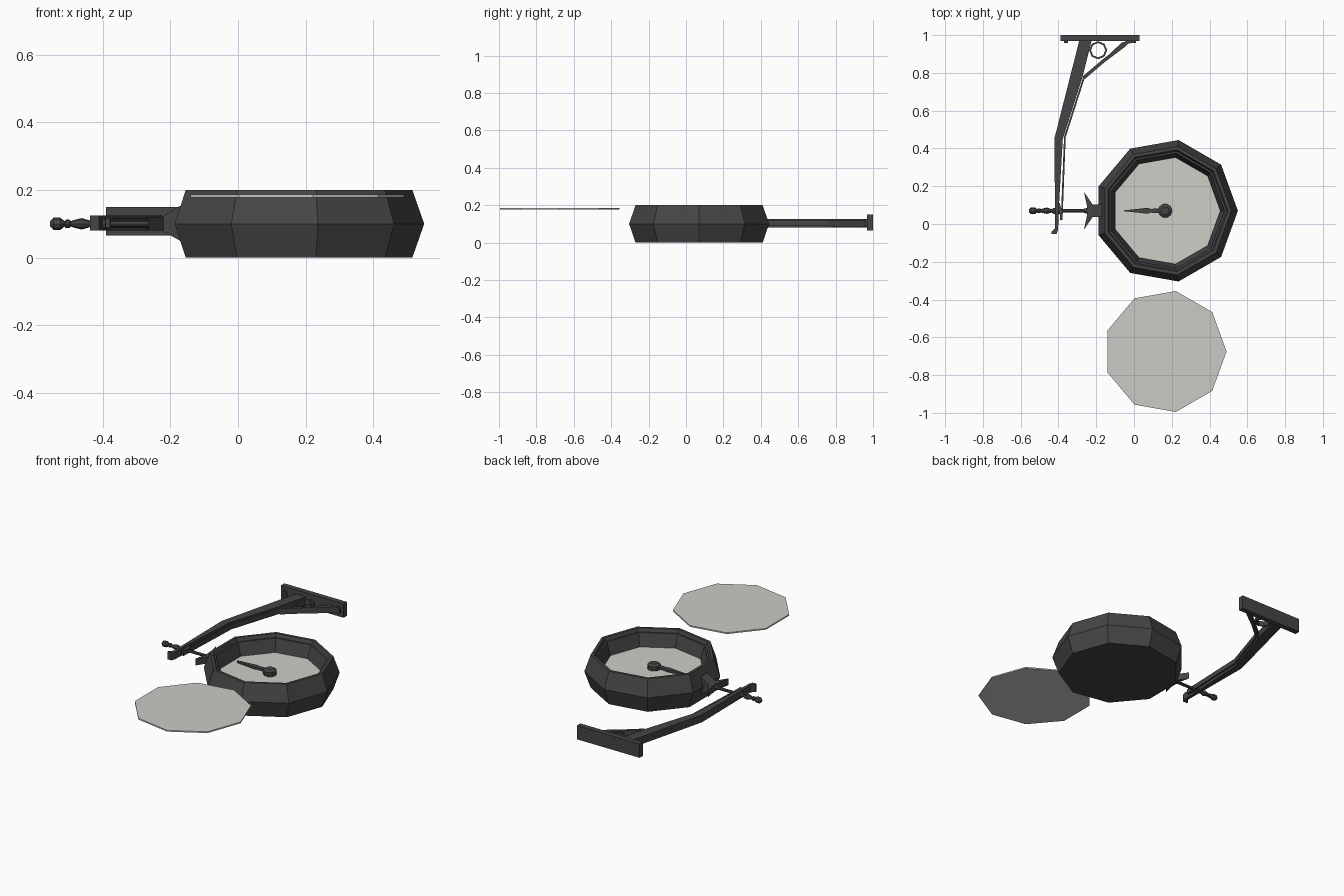
import bpy, bmesh, math
from mathutils import Matrix, Vector

if "Cube" in bpy.data.objects:
    bpy.data.objects.remove(bpy.data.objects["Cube"])


def material(name, rgb):
    m = bpy.data.materials.new(name)
    m.use_nodes = True
    m.diffuse_color = (*rgb, 1)
    m.node_tree.nodes["Principled BSDF"].inputs["Base Color"].default_value = (*rgb, 1)
    return m


IRON = material("dark_iron", (0.06, 0.06, 0.06))
DIAL = material("pale_dial", (0.62, 0.61, 0.57))
GLASS = material("pale_glass", (0.6, 0.59, 0.56))


def finish(name, bm, mat):
    bmesh.ops.recalc_face_normals(bm, faces=bm.faces[:])
    me = bpy.data.meshes.new(name)
    bm.to_mesh(me)
    bm.free()
    me.materials.append(mat)
    ob = bpy.data.objects.new(name, me)
    bpy.context.collection.objects.link(ob)
    return ob


def prism(name, outline, lo, hi, mat=IRON, axis="z"):
    """Extrude an outline (xy, or xz when axis is y) between two depths."""
    place = (lambda a, b, c: (a, b, c)) if axis == "z" else (lambda a, b, c: (a, c, b))
    bm = bmesh.new()
    low, high = [[bm.verts.new(place(a, b, c)) for a, b in outline] for c in (lo, hi)]
    bm.faces.new(low)
    bm.faces.new(high)
    for i in range(len(low)):
        j = (i + 1) % len(low)
        bm.faces.new((low[i], low[j], high[j], high[i]))
    return finish(name, bm, mat)


def lathe(name, profile, sides, origin, mat=IRON, along_x=False, loop=False):
    """Turn (radius, height) points about z, or about x."""
    bm = bmesh.new()
    rings = []
    for r, h in profile:
        ring = []
        for k in range(sides):
            t = math.tau * k / sides
            p = Vector((r * math.cos(t), r * math.sin(t), h))
            if along_x:
                p = Vector((p.z, p.x, p.y))
            ring.append(bm.verts.new(p + Vector(origin)))
        rings.append(ring)
    pairs = list(zip(rings, rings[1:]))
    if loop:
        pairs.append((rings[-1], rings[0]))
    else:
        bm.faces.new(rings[0])
        bm.faces.new(rings[-1])
    for a, b in pairs:
        for k in range(sides):
            n = (k + 1) % sides
            bm.faces.new((a[k], a[n], b[n], b[k]))
    return finish(name, bm, mat)


def box(name, x0, x1, y0, y1, z0, z1):
    return prism(name, [(x0, y0), (x1, y0), (x1, y1), (x0, y1)], z0, z1)


CX, CY, MID = 0.17, 0.07, 0.1

# Nine-sided case with a stepped rim and a recessed floor
lathe("clock_case", [(0.345, 0), (0.38, 0.1), (0.345, 0.2), (0.328, 0.2), (0.32, 0.18),
                     (0.31, 0.18), (0.287, 0.1)], 9, (CX, CY, 0))
lathe("dial", [(0.286, 0.1), (0.286, 0.104)], 9, (CX, CY, 0), DIAL)

# Detached glass cover
lathe("glass_cover", [(0.325, 0.178), (0.325, 0.186)], 9, (0.165, -0.675, 0), GLASS)

# Hand and hub
lathe("hand_hub", [(0.037, 0.104), (0.037, 0.13), (0.022, 0.14)], 10, (CX - 0.005, CY, 0))
half = [(0.13, 0.013), (0.09, 0.01), (0.07, 0.016), (0.04, 0.012), (-0.055, 0.002)]
prism("clock_hand", [(x, CY + w) for x, w in half] + [(x, CY - w) for x, w in half[::-1]],
      0.115, 0.128)

# Tapered mount on the side of the case
prism("side_mount", [(-0.14, 0.03), (-0.18, 0.055), (-0.225, 0.08), (-0.225, 0.12),
                     (-0.18, 0.148), (-0.14, 0.17)], CY - 0.032, CY + 0.032, axis="y")
box("mount_boss", -0.245, -0.22, CY - 0.025, CY + 0.025, 0.08, 0.12)

# Pair of curved thorns beside the mount
for side, label in ((1, "back"), (-1, "front")):
    thorn = [(-0.22, 0.0), (-0.22, 0.035), (-0.265, 0.1), (-0.25, 0.03), (-0.25, 0)]
    prism("thorn_" + label, [(x, CY + side * y) for x, y in thorn], 0.08, 0.12)

# Turned hanging rod with a finial
lathe("hanging_rod", [(0.008, -0.555), (0.018, -0.545), (0.018, -0.525), (0.008, -0.512),
                      (0.013, -0.508), (0.013, -0.498), (0.008, -0.494), (0.011, -0.485),
                      (0.017, -0.462), (0.009, -0.435), (0.016, -0.425), (0.016, -0.385),
                      (0.009, -0.375), (0.009, -0.27), (0.018, -0.24)],
      8, (0, CY, MID), along_x=True)

# Wall plate with screws
box("wall_plate", -0.39, 0.03, 0.968, 1.0, 0.066, 0.15)
for x, label in ((-0.36, "right"), (0.0, "left")):
    box("plate_screw_" + label, x - 0.01, x + 0.01, 0.957, 0.97, 0.09, 0.125)

# Bent bracket arm with a curled tip
prism("bracket_arm", [(-0.437, -0.052), (-0.41, -0.052), (-0.402, -0.03), (-0.397, 0.1),
                      (-0.377, 0.45), (-0.272, 0.78), (-0.225, 0.97), (-0.29, 0.97),
                      (-0.422, 0.45), (-0.417, -0.02), (-0.437, -0.04)], 0.08, 0.125)


def strip(name, path, width, z0, z1):
    """Thin bar of constant width along a path in plan."""
    pts = [Vector(p) for p in path]
    left, right = [], []
    for i, p in enumerate(pts):
        d = (pts[min(i + 1, len(pts) - 1)] - pts[max(i - 1, 0)]).normalized()
        n = Vector((-d.y, d.x)) * width / 2
        left.append(tuple(p + n))
        right.append(tuple(p - n))
    return prism(name, left + right[::-1], z0, z1)


# Slim lower strap, diagonal brace and ring in the corner
strip("lower_strap", [(-0.383, 0.02), (-0.378, 0.15), (-0.366, 0.46), (-0.262, 0.785)],
      0.009, 0.088, 0.117)
strip("strap_hook", [(-0.386, 0.02), (-0.39, 0.08), (-0.398, 0.11)], 0.01, 0.088, 0.117)
strip("corner_brace", [(-0.265, 0.775), (-0.16, 0.865), (-0.06, 0.94), (-0.03, 0.97)],
      0.018, 0.085, 0.12)
strip("brace_foot", [(-0.12, 0.9), (-0.06, 0.955), (-0.01, 0.966)], 0.014, 0.085, 0.12)
lathe("corner_ring", [(0.048, 0.088), (0.048, 0.117), (0.038, 0.117), (0.038, 0.088)],
      8, (-0.19, 0.92, 0), loop=True)
